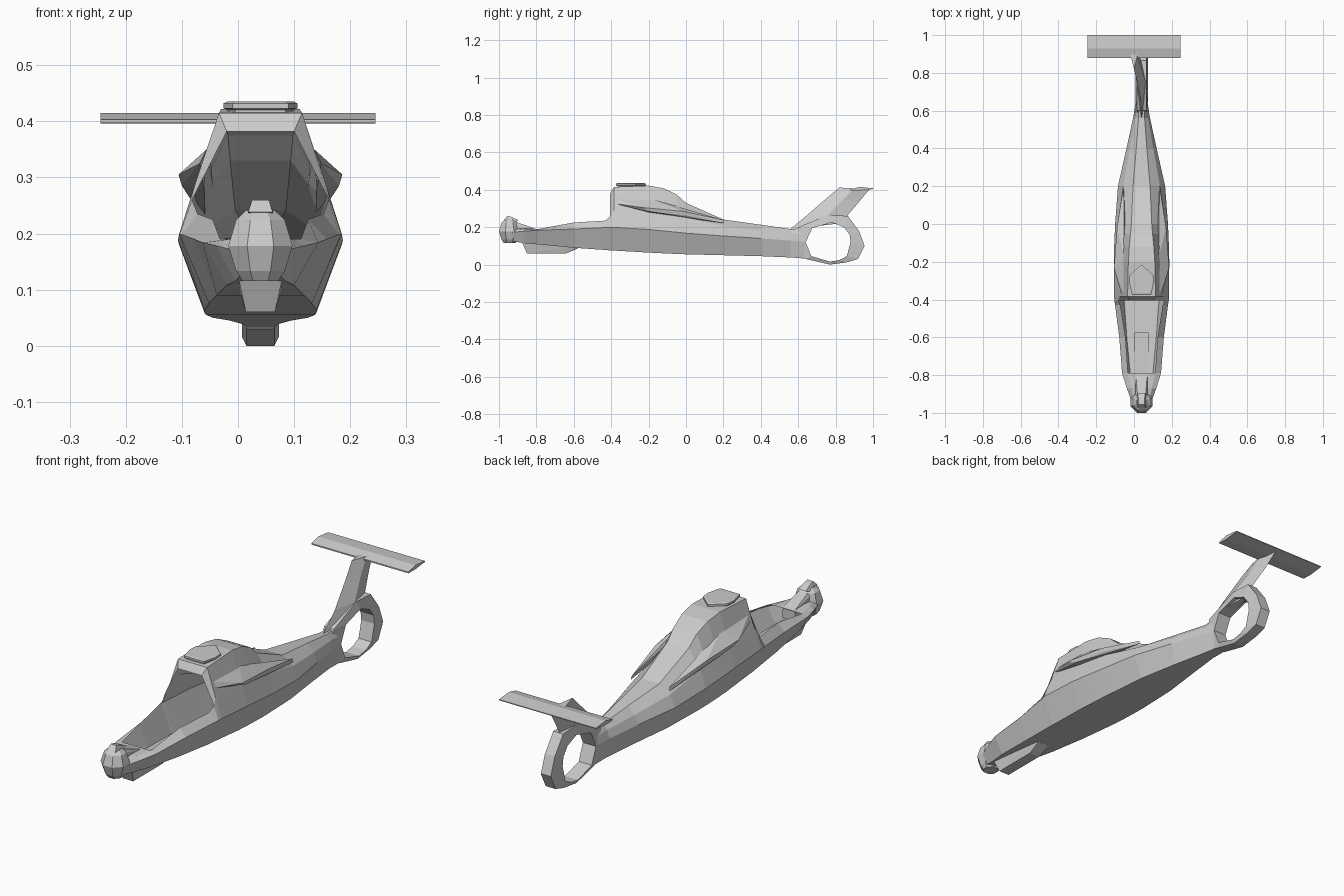
import bpy, bmesh, math

CX = 0.04  # fuselage centre line


def finish(name, bm, recalc=True):
    if recalc:
        bmesh.ops.recalc_face_normals(bm, faces=bm.faces[:])
    me = bpy.data.meshes.new(name)
    bm.to_mesh(me)
    bm.free()
    ob = bpy.data.objects.new(name, me)
    bpy.context.collection.objects.link(ob)
    return ob


def loft(name, rings, caps=True, keep=lambda i, j: True, closed=False):
    """Skin a list of equal-length closed rings."""
    bm = bmesh.new()
    vs = [[bm.verts.new(p) for p in r] for r in rings]
    n = len(vs[0])
    last = len(vs) if closed else len(vs) - 1
    for i in range(last):
        a, b = vs[i], vs[(i + 1) % len(vs)]
        for j in range(n):
            if keep(i, j):
                k = (j + 1) % n
                bm.faces.new((a[j], a[k], b[k], b[j]))
    if caps and not closed:
        bm.faces.new(vs[0])
        bm.faces.new(vs[-1])
    return finish(name, bm)


def hull(name, pts):
    bm = bmesh.new()
    for p in pts:
        bm.verts.new(p)
    bmesh.ops.convex_hull(bm, input=bm.verts[:])
    bmesh.ops.dissolve_limit(bm, angle_limit=0.01, verts=bm.verts[:], edges=bm.edges[:])
    return finish(name, bm)


# Fuselage stations: y, then (half width, z) of bottom edge, chine, rail/side, roof edge
stations = [
    (-0.96, (.030, .130), (.045, .170), (.035, .185), (.020, .190)),
    (-0.87, (.045, .115), (.078, .178), (.055, .190), (.025, .195)),
    (-0.79, (.060, .108), (.103, .184), (.072, .190), (.030, .190)),
    (-0.60, (.078, .090), (.118, .190), (.085, .225), (.030, .225)),
    (-0.43, (.090, .078), (.140, .198), (.112, .235), (.030, .235)),
    (-0.405, (.092, .076), (.144, .199), (.122, .260), (.060, .382)),
    (-0.385, (.092, .075), (.145, .199), (.116, .290), (.074, .415)),
    (-0.20, (.100, .064), (.147, .188), (.116, .290), (.070, .422)),
    (-0.12, (.100, .060), (.145, .180), (.115, .275), (.065, .408)),
    (-0.05, (.099, .057), (.142, .173), (.114, .262), (.058, .375)),
    (0.00, (.097, .055), (.140, .168), (.113, .250), (.054, .330)),
    (0.20, (.085, .050), (.125, .153), (.098, .205), (.045, .241)),
    (0.40, (.055, .045), (.080, .140), (.062, .180), (.028, .213)),
    (0.56, (.030, .038), (.045, .128), (.035, .165), (.016, .190)),
    (0.64, (.024, .032), (.032, .120), (.028, .160), (.014, .195)),
]
rings = []
for y, *half in stations:
    rings.append([(CX + w, y, z) for w, z in half] +
                 [(CX - w, y, z) for w, z in reversed(half)])
# the cockpit is an open tub, from the nose deck back to the hood
loft("fuselage", rings, keep=lambda i, j: not (2 <= i <= 4 and j in (2, 3, 4)))

# Engine intake fairings on both sides of the hood
for side, tag in ((1, "right"), (-1, "left")):
    pts = [(.096, -.37, .350), (.108, -.37, .325), (.146, -.23, .305),
           (.140, -.20, .285), (.090, -.18, .350), (.130, -.02, .285),
           (.125, .00, .262), (.085, -.02, .290), (.095, .20, .238),
           (.098, .20, .222), (.100, -.20, .275)]
    hull(tag + "_intake", [(CX + side * x, y, z) for x, y, z in pts])

# Rotor hub plate with a stepped top
hub = [(0, -.215), (.062, -.27), (.066, -.31), (.050, -.375),
       (-.050, -.375), (-.066, -.31), (-.062, -.27)]
loft("rotor_hub", [[(CX + x * s, -.30 + (y + .30) * s, z) for x, y in hub]
                   for s, z in ((.9, .405), (.9, .420), (1, .423), (1, .432), (.9, .435))])

# Nose sensor turret, eight sided
turret = []
for r, z in ((.034, .115), (.047, .133), (.062, .178), (.047, .224), (.028, .241)):
    turret.append([(CX + r * math.cos(a), -.9427 + r * math.sin(a), z)
                   for a in (math.radians(22.5 + 45 * k) for k in range(8))])
loft("sensor_turret", turret)
hull("turret_cap", [(CX + s * w, y, z) for s in (1, -1) for w, y, z in
                    ((.022, -.975, .238), (.015, -.955, .260), (.015, -.935, .256),
                     (.020, -.895, .238), (.026, -.92, .230))])
# Neck joining turret and nose deck
hull("turret_neck", [(CX + s * w, y, z) for s in (1, -1) for w, y, z in
                     ((.030, -.94, .220), (.030, -.80, .190), (.040, -.94, .14),
                      (.035, -.80, .14), (.022, -.90, .225))])

# Gun fairing under the nose
hull("gun_fairing", [(CX + s * w, y, z) for s in (1, -1) for w, y, z in
                     ((.026, -.85, .060), (.026, -.64, .060), (.030, -.575, .088),
                      (.038, -.875, .115), (.038, -.575, .100))])

# Tail fan ring: matching outer and inner outlines (y, z)
outer = [(.57, .12), (.60, .20), (.76, .265), (.865, .260), (.925, .18),
         (.955, .10), (.92, .03), (.86, .012), (.77, .0), (.64, .03)]
inner = [(.64, .12), (.675, .195), (.78, .226), (.845, .20), (.875, .16),
         (.880, .12), (.860, .045), (.82, .024), (.77, .016), (.67, .045)]
ring = []
for (yo, zo), (yi, zi) in zip(outer, inner):
    w, v = .025, .033
    ring.append([(CX - w, yo, zo), (CX + w, yo, zo), (CX + v, yi, zi), (CX - v, yi, zi)])
loft("tail_fan_ring", ring, closed=True)

# Swept fin leaning towards the tailplane: x, half thickness, front, rear (y, z)
fin = []
for x, t, (yf, zf), (yr, zr) in (
        (.04, .026, (.555, .188), (.86, .225)),
        (.037, .024, (.645, .262), (.865, .265)),
        (.015, .017, (.760, .362), (.925, .335)),
        (.0, .020, (.820, .412), (.980, .402))):
    ym, zm = yf * .5 + yr * .5, zf * .5 + zr * .5
    fin.append([(x, yf, zf), (x + t, ym, zm), (x, yr, zr), (x - t, ym, zm)])
loft("tail_fin", fin)

# Tailplane: thin wedge section
section = [(.88, .397), (.88, .403), (.93, .415), (1.0, .408), (1.0, .404), (.93, .396)]
loft("tailplane", [[(x, y, z) for y, z in section] for x in (-.245, .245)])
